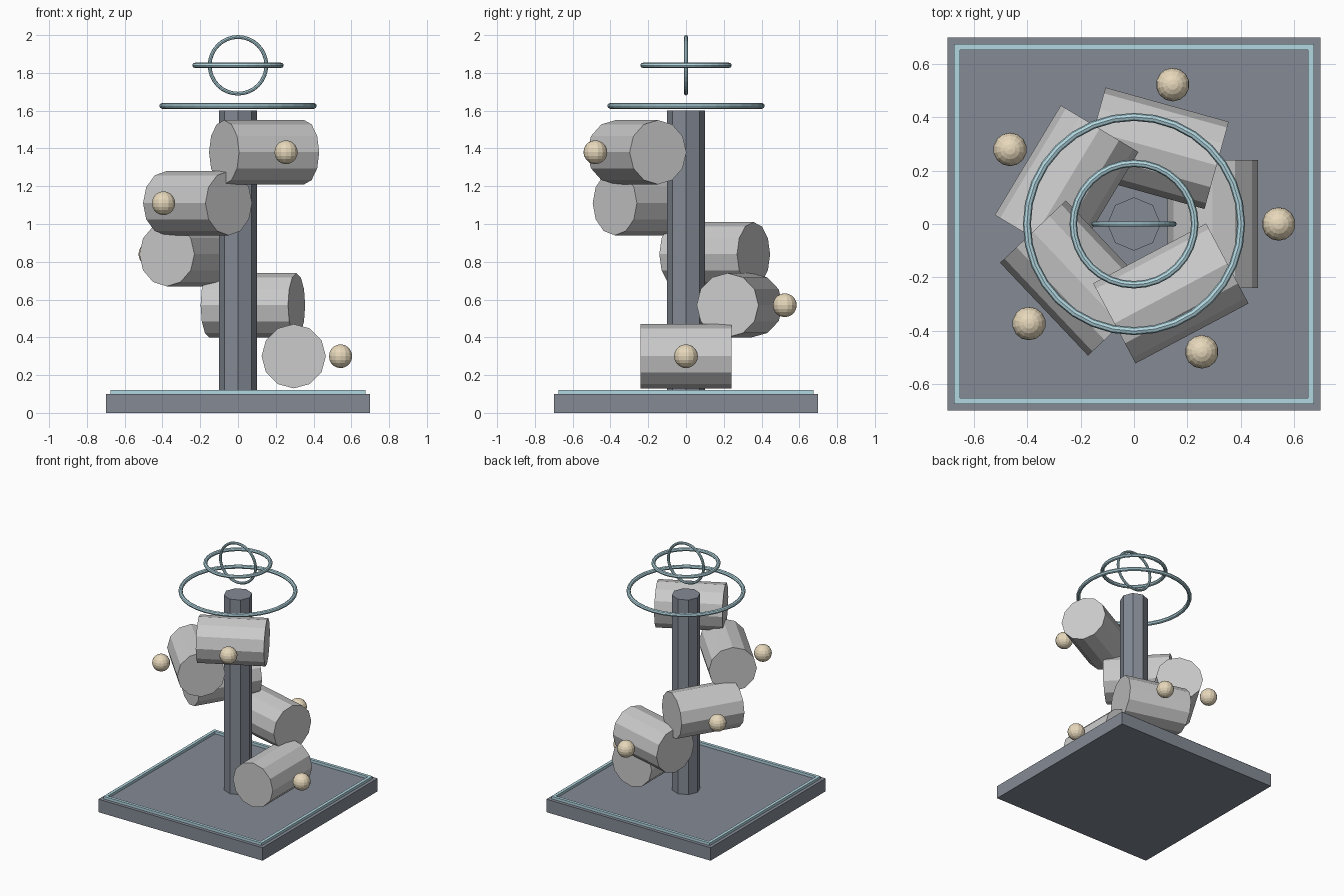
import bpy, bmesh
from math import pi, cos, sin

if "Cube" in bpy.data.objects:
    bpy.data.objects.remove(bpy.data.objects["Cube"])


def material(name, rgb):
    m = bpy.data.materials.new(name)
    m.diffuse_color = (*rgb, 1)
    m.use_nodes = True
    m.node_tree.nodes["Principled BSDF"].inputs["Base Color"].default_value = m.diffuse_color
    return m


SLATE = material("slate", (0.23, 0.255, 0.30))
PALE_BLUE = material("pale_blue", (0.45, 0.68, 0.75))
CREAM = material("cream", (0.80, 0.69, 0.50))


def finish(name, mat=None):
    ob = bpy.context.object
    ob.name = ob.data.name = name
    if mat:
        ob.data.materials.append(mat)
    return ob


def cylinder(name, sides, r, depth, loc, rot=(0, 0, 0), mat=None):
    bpy.ops.mesh.primitive_cylinder_add(vertices=sides, radius=r, depth=depth,
                                        location=loc, rotation=rot)
    return finish(name, mat)


def ring(name, major, minor, z, rot=(0, 0, 0)):
    bpy.ops.mesh.primitive_torus_add(major_radius=major, minor_radius=minor,
                                     major_segments=32, minor_segments=8,
                                     location=(0, 0, z), rotation=rot)
    return finish(name, PALE_BLUE)


# Square base slab
bpy.ops.mesh.primitive_cube_add(size=1, location=(0, 0, 0.05))
bpy.context.object.scale = (1.4, 1.4, 0.1)
finish("base", SLATE)

# Raised square trim frame: inset a plane, drop the middle, give it thickness
bpy.ops.mesh.primitive_plane_add(size=1.35, location=(0, 0, 0.12))
trim = finish("base_trim", PALE_BLUE)
bm = bmesh.new()
bm.from_mesh(trim.data)
middle = bm.faces[:]
bmesh.ops.inset_region(bm, faces=middle, thickness=0.032, use_boundary=True)
bmesh.ops.delete(bm, geom=middle, context='FACES')
bm.to_mesh(trim.data)
bm.free()
solid = trim.modifiers.new("thickness", 'SOLIDIFY')
solid.thickness = 0.022
solid.offset = -1

# Octagonal column
cylinder("column", 8, 0.10, 1.5, (0, 0, 0.85), mat=SLATE)

# Drums spiralling up the column, each with a ball on its outer side
for i in range(5):
    a, z = 1.3 * i, 0.30 + 0.27 * i
    cylinder(f"drum_{i + 1}", 12, 0.17, 0.48,
             (0.295 * cos(a), 0.295 * sin(a), z), (pi / 2, 0, a))
    bpy.ops.mesh.primitive_uv_sphere_add(
        segments=14, ring_count=10, radius=0.063,
        location=(0.543 * cos(a), 0.543 * sin(a), z))
    finish(f"ball_{i + 1}", CREAM)

# Floating rings above the column
ring("large_ring", 0.402, 0.015, 1.625)
ring("middle_ring", 0.228, 0.014, 1.84)
ring("upright_ring", 0.15, 0.01, 1.84, (pi / 2, 0, 0))
